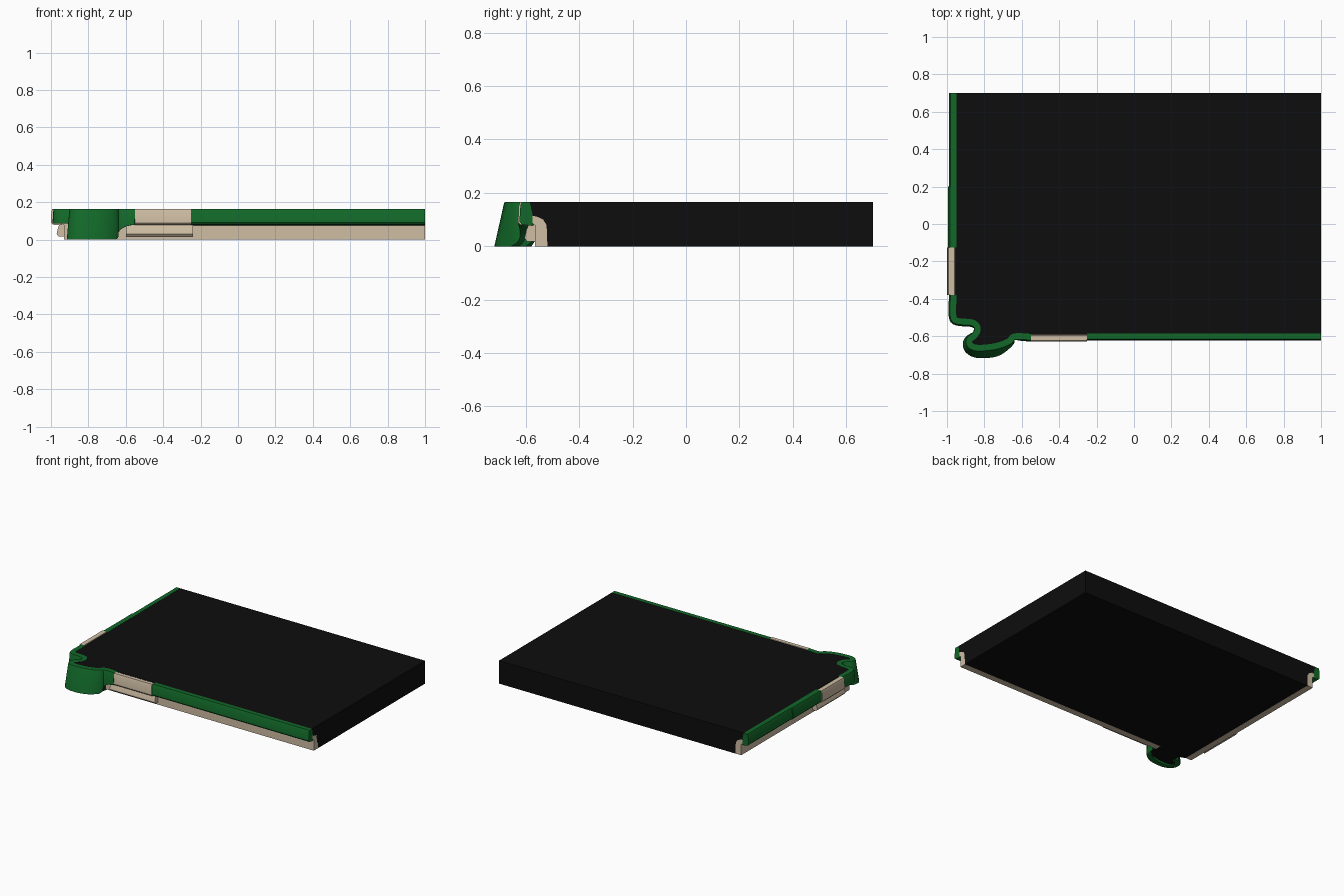
import bpy, bmesh
from mathutils import Vector

if "Cube" in bpy.data.objects:
    bpy.data.objects.remove(bpy.data.objects["Cube"])

TOP = 0.165


def material(name, rgb):
    m = bpy.data.materials.new(name)
    m.diffuse_color = (*rgb, 1)
    m.use_nodes = True
    m.node_tree.nodes["Principled BSDF"].inputs["Base Color"].default_value = m.diffuse_color
    return m


GREEN = material("green", (0.006, 0.14, 0.022))
BEIGE = material("beige", (0.62, 0.51, 0.37))
BLACK = material("black", (0.004, 0.004, 0.004))


def finish(name, bm, mat, smooth=True, recalc=True):
    if recalc:
        bmesh.ops.recalc_face_normals(bm, faces=bm.faces[:])
    me = bpy.data.meshes.new(name)
    bm.to_mesh(me)
    bm.free()
    me.materials.append(mat)
    ob = bpy.data.objects.new(name, me)
    bpy.context.collection.objects.link(ob)
    if smooth:
        bpy.ops.object.select_all(action='DESELECT')
        ob.select_set(True)
        bpy.context.view_layer.objects.active = ob
        bpy.ops.object.shade_smooth_by_angle(angle=0.6)
    return ob


def loft(name, rings, mat):
    """Skin closed rings of points and cap both ends."""
    bm = bmesh.new()
    vs = [[bm.verts.new(p) for p in r] for r in rings]
    n = len(vs[0])
    for a, b in zip(vs, vs[1:]):
        for i in range(n):
            j = (i + 1) % n
            bm.faces.new((a[i], a[j], b[j], b[i]))
    bm.faces.new(vs[0])
    bm.faces.new(vs[-1][::-1])
    return finish(name, bm, mat)


def front_strip(name, profile, a, b, mat):
    loft(name, [[(x, -o, z) for o, z in profile] for x in (a, b)], mat)


def left_strip(name, profile, a, b, mat):
    loft(name, [[(-o - 0.365, y, z) for o, z in profile] for y in (a, b)], mat)


# Cross-sections: (outward distance, height)
rail = [(0.585, TOP), (0.615, TOP), (0.62, 0.155), (0.624, 0.092),
        (0.615, 0.082), (0.575, 0.076), (0.575, 0.12)]
wide_rail = [(o + (0.005 if o > 0.6 else 0), z) for o, z in rail]
base = [(0.565, 0), (0.565, 0.078), (0.578, 0.088), (0.582, 0.114),
        (0.56, 0.112), (0.535, 0.1), (0.522, 0.08), (0.519, 0)]
plate = [(0.595, TOP), (0.622, TOP), (0.627, 0.15), (0.629, 0.09),
         (0.62, 0.08), (0.575, 0.076), (0.575, 0.12)]
ledge = [(0.56, 0.018), (0.595, 0.018), (0.605, 0.03), (0.598, 0.06),
         (0.59, 0.08), (0.56, 0.08)]

# Straight strips along the two finished sides
front_strip("front_rail", rail, -0.25, 1, GREEN)
front_strip("front_base", base, -0.66, 1, BEIGE)
front_strip("front_plate", plate, -0.55, -0.25, BEIGE)
front_strip("front_ledge", ledge, -0.6, -0.24, BEIGE)
left_strip("left_rail", rail, 0.2, 0.7, GREEN)
left_strip("left_wide_rail", wide_rail, -0.125, 0.2, GREEN)
left_strip("left_base", base, -0.53, 0.7, BEIGE)
left_strip("left_plate", [(o + (0.006 if o > 0.6 else 0), z) for o, z in plate],
           -0.38, -0.125, BEIGE)
left_strip("left_ledge", ledge, -0.43, -0.11, BEIGE)

# Corner path: x, y, bottom height, outward flare at the bottom
keys = [Vector(k) for k in (
    (-0.966, -0.38, .085, .005), (-0.968, -0.49, .085, .005), (-0.945, -0.52, .085, .005),
    (-0.865, -0.528, .08, .005), (-0.838, -0.555, .04, .0), (-0.848, -0.59, .0, .0),
    (-0.882, -0.62, .0, .008), (-0.873, -0.652, .0, .025), (-0.83, -0.664, .0, .035),
    (-0.74, -0.655, .0, .035), (-0.67, -0.63, .0, .012), (-0.645, -0.605, .04, .0),
    (-0.60, -0.602, .07, .005), (-0.55, -0.606, .08, .005))]


def smooth_path(k, steps=4):
    out = []
    for i in range(len(k) - 1):
        p0, p1, p2, p3 = k[max(i - 1, 0)], k[i], k[i + 1], k[min(i + 2, len(k) - 1)]
        for s in range(steps):
            t = s / steps
            p = 0.5 * (2 * p1 + (p2 - p0) * t + (2 * p0 - 5 * p1 + 4 * p2 - p3) * t ** 2
                       + (3 * p1 - p0 - 3 * p2 + p3) * t ** 3)
            p[2] = max(p[2], 0)
            out.append(p)
    return out + [k[-1]]


path = smooth_path(keys)
rings = []
for i, p in enumerate(path):
    a, b = path[max(i - 1, 0)], path[min(i + 1, len(path) - 1)]
    d = Vector((b[0] - a[0], b[1] - a[1])).normalized()
    n = Vector((d.y, -d.x))
    c = Vector((p[0], p[1]))
    w = 0.018
    rings.append([(*(c + n * o), z) for o, z in (
        (-w, TOP), (w - 0.003, TOP), (w, TOP - 0.006), (w + p[3], p[2]), (p[3] - w, p[2]))])
loft("corner_bumper", rings, GREEN)

# Dark body: top, bottom and the two plain cut walls
bm = bmesh.new()
corner = [(p[0], p[1]) for p in path]
top = [(1, 0.7), (-0.955, 0.7), (-0.955, -0.38)] + corner + [(-0.55, -0.59), (1, -0.59)]
bm.faces.new([bm.verts.new((x, y, TOP - 0.001)) for x, y in top])
foot = [(p[0], p[1]) for p in path if p[1] < -0.57 and p[0] < -0.655]
low = [(1, 0.7), (-0.89, 0.7), (-0.89, -0.53), (-0.84, -0.55)] + foot + [
    (-0.64, -0.525), (1, -0.525)]
bm.faces.new([bm.verts.new((x, y, 0.0005)) for x, y in reversed(low)])
right = [(-0.522, 0), (0.7, 0), (0.7, TOP), (-0.585, TOP), (-0.575, 0.11), (-0.535, 0.1)]
bm.faces.new([bm.verts.new((1, y, z)) for y, z in right])
back = [(-0.89, 0), (-0.9, 0.1), (-0.94, 0.11), (-0.95, TOP), (1, TOP), (1, 0)]
bm.faces.new([bm.verts.new((x, 0.7, z)) for x, z in back])
finish("dark_body", bm, BLACK, smooth=False, recalc=False)
